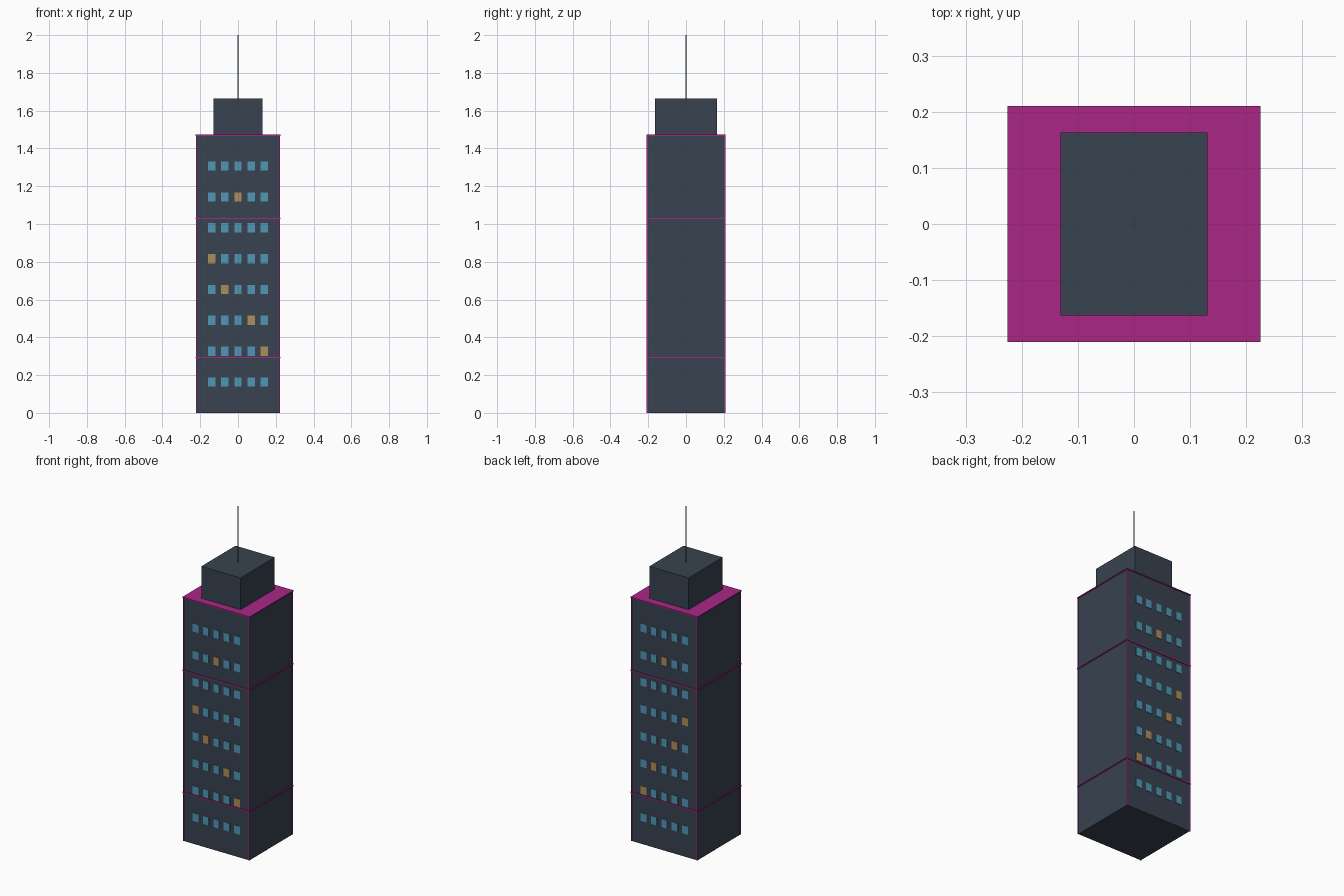
import bpy, bmesh
from mathutils import Matrix, Vector

if "Cube" in bpy.data.objects:
    bpy.data.objects.remove(bpy.data.objects["Cube"])


def material(name, rgb):
    m = bpy.data.materials.new(name)
    m.diffuse_color = (*rgb, 1)
    m.use_nodes = True
    m.node_tree.nodes["Principled BSDF"].inputs["Base Color"].default_value = m.diffuse_color
    return m


WALL = material("slate", (0.04, 0.055, 0.08))
TRIM = material("magenta", (0.40, 0.02, 0.24))
GLASS = material("blue_glass", (0.08, 0.31, 0.46))
LIT = material("amber_glass", (0.42, 0.27, 0.10))
STEEL = material("steel_blue", (0.04, 0.15, 0.24))


def boxes(name, items, mat):
    """One object from a list of (centre, size) boxes."""
    bm = bmesh.new()
    for centre, size in items:
        mtx = Matrix.Translation(centre) @ Matrix.Diagonal((*size, 1))
        bmesh.ops.create_cube(bm, size=1, matrix=mtx)
    mesh = bpy.data.meshes.new(name)
    bm.to_mesh(mesh)
    bm.free()
    mesh.materials.append(mat)
    ob = bpy.data.objects.new(name, mesh)
    bpy.context.collection.objects.link(ob)
    return ob


W, D, H = 0.44, 0.41, 1.47
ROOF = 1.665

# Tower and stepped-back rooftop block
boxes("tower", [((0, 0, H / 2), (W, D, H))], WALL)
boxes("rooftop_block", [((0, 0, (H + ROOF) / 2), (0.262, 0.326, ROOF - H))], WALL)

# Horizontal trim bands, the top one capping the roof
boxes("trim_bands", [((0, 0, z), (W + 0.01, D + 0.01, 0.006))
                     for z in (0.2 * H, 0.7 * H, H)], TRIM)

# Thin vertical trim on the four corners
boxes("corner_trims", [((sx * W / 2, sy * D / 2, H / 2), (0.006, 0.006, H))
                       for sx in (-1, 1) for sy in (-1, 1)], TRIM)

# Windows on front and back, a few of them lit (row, column)
lit_cells = {(2, 5), (3, 4), (4, 2), (5, 1), (7, 3)}
dark, lit = [], []
for row in range(1, 9):
    for col in range(1, 6):
        for side in (-1, 1):
            pane = (((col - 3) * 0.0695, side * D / 2, row * H / 9),
                    (0.039, 0.006, 0.049))
            (lit if (row, col) in lit_cells else dark).append(pane)
boxes("windows", dark, GLASS)
boxes("lit_windows", lit, LIT)

# Antenna mast
bpy.ops.mesh.primitive_cylinder_add(vertices=8, radius=0.003, depth=2 - ROOF,
                                    location=(0, 0, (2 + ROOF) / 2))
mast = bpy.context.object
mast.name = "antenna"
mast.data.materials.append(STEEL)
